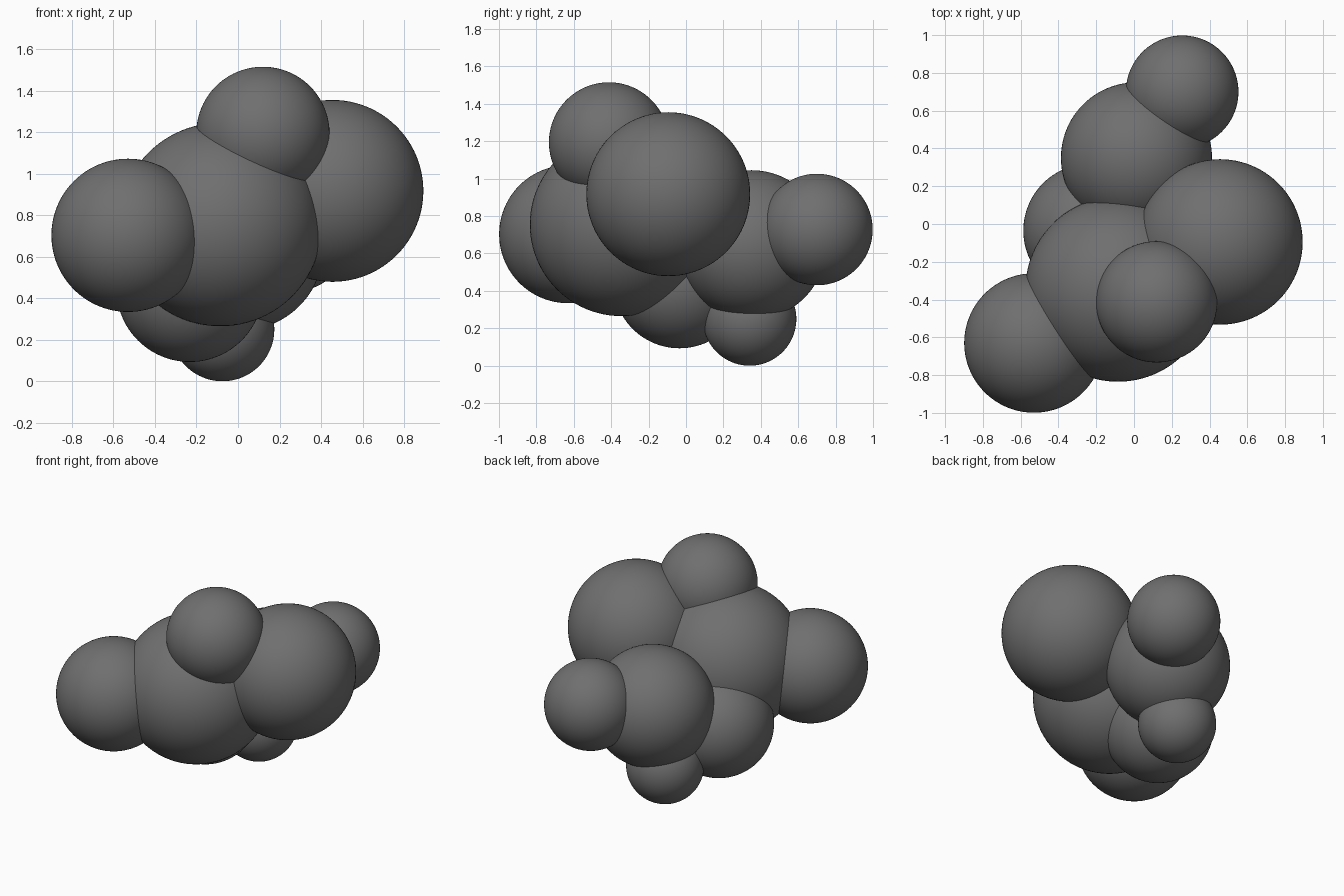
import bpy

if "Cube" in bpy.data.objects:
    bpy.data.objects.remove(bpy.data.objects["Cube"])

# one flat grey for the whole cluster
grey = bpy.data.materials.new("dark grey")
grey.diffuse_color = (0.16, 0.16, 0.16, 1.0)
grey.use_nodes = True
grey.node_tree.nodes["Principled BSDF"].inputs["Base Color"].default_value = grey.diffuse_color


def ball(name, centre, radius):
    """Smooth sphere overlapping its neighbours."""
    bpy.ops.mesh.primitive_uv_sphere_add(
        segments=96, ring_count=48, radius=radius, location=centre)
    ob = bpy.context.object
    ob.name = name
    ob.data.materials.append(grey)
    bpy.ops.object.shade_smooth()


# large balls forming the chain
ball("main_ball", (-0.085, -0.345, 0.755), 0.49)
ball("right_ball", (0.455, -0.095, 0.917), 0.438)
ball("back_ball", (0.013, 0.35, 0.645), 0.40)
ball("lower_left_ball", (-0.232, -0.035, 0.447), 0.354)

# smaller balls on the outside
ball("front_left_ball", (-0.53, -0.63, 0.703), 0.369)
ball("top_ball", (0.12, -0.412, 1.194), 0.321)
ball("back_end_ball", (0.255, 0.70, 0.728), 0.298)
ball("bottom_ball", (-0.075, 0.34, 0.25), 0.25)
